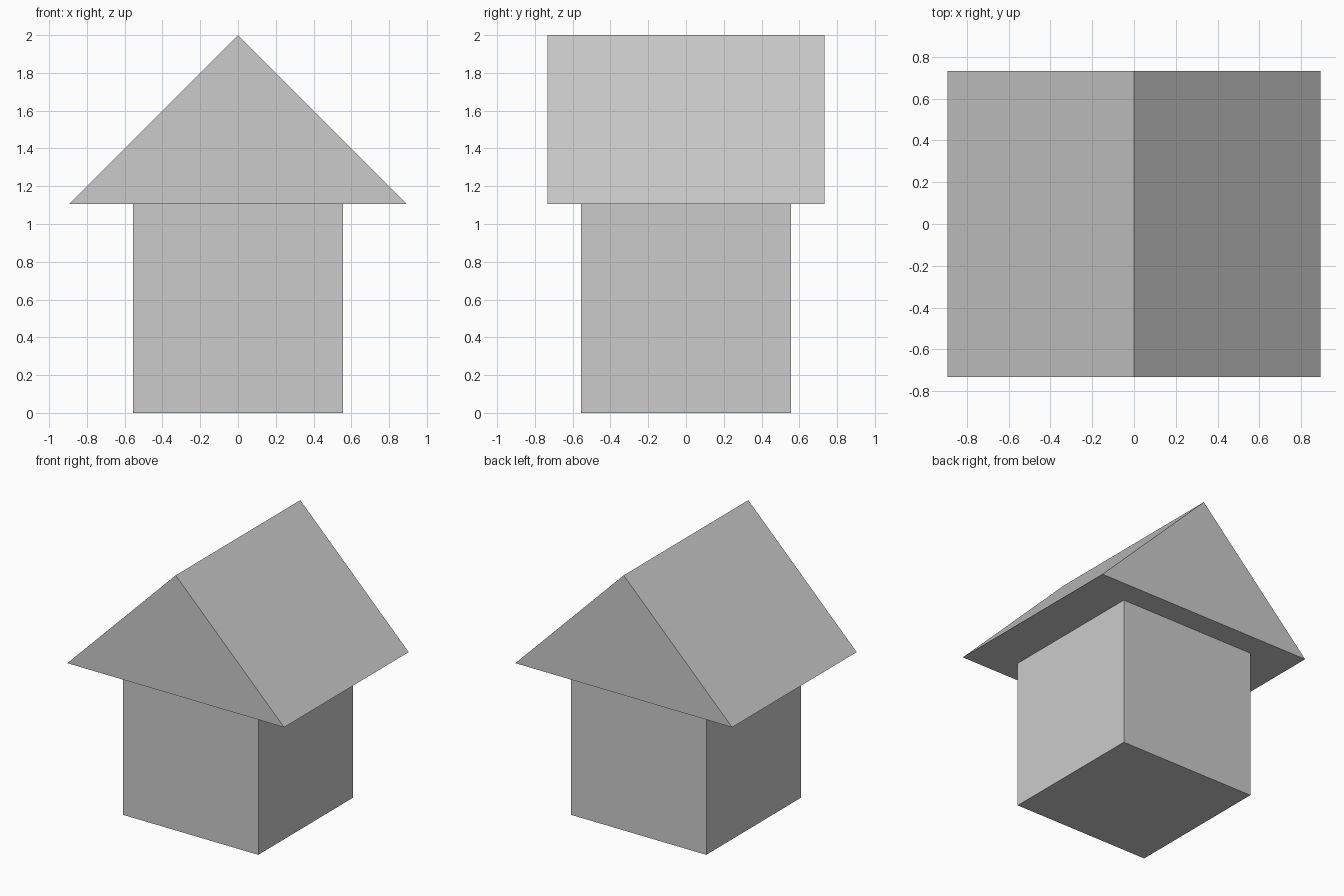
import bpy
import bmesh

default_cube = bpy.data.objects.get("Cube")
if default_cube:
    bpy.data.objects.remove(default_cube, do_unlink=True)

WALL_HALF = 0.557
EAVE_Z = 1.107
RIDGE_Z = 2.0
ROOF_HALF_X = 0.893
ROOF_HALF_Y = 0.733

grey = bpy.data.materials.new("plain_grey")
grey.use_nodes = True
colour = (0.6, 0.6, 0.6, 1.0)
grey.diffuse_color = colour
grey.node_tree.nodes["Principled BSDF"].inputs["Base Color"].default_value = colour


def extrude_profile(name, profile, half_depth):
    """Extrude a closed x-z profile along y, centred on y = 0."""
    bm = bmesh.new()
    face = bm.faces.new([bm.verts.new((x, -half_depth, z)) for x, z in profile])
    result = bmesh.ops.extrude_face_region(bm, geom=[face], use_keep_orig=True)
    moved = [v for v in result["geom"] if isinstance(v, bmesh.types.BMVert)]
    bmesh.ops.translate(bm, verts=moved, vec=(0, 2 * half_depth, 0))
    bmesh.ops.recalc_face_normals(bm, faces=bm.faces)
    mesh = bpy.data.meshes.new(name)
    bm.to_mesh(mesh)
    bm.free()
    mesh.materials.append(grey)
    obj = bpy.data.objects.new(name, mesh)
    bpy.context.collection.objects.link(obj)
    return obj


# Square house body
extrude_profile("house_body", [(-WALL_HALF, 0), (WALL_HALF, 0),
                               (WALL_HALF, EAVE_Z), (-WALL_HALF, EAVE_Z)], WALL_HALF)

# Solid gabled roof with its ridge running front to back
extrude_profile("gable_roof", [(-ROOF_HALF_X, EAVE_Z), (ROOF_HALF_X, EAVE_Z),
                               (0, RIDGE_Z)], ROOF_HALF_Y)
